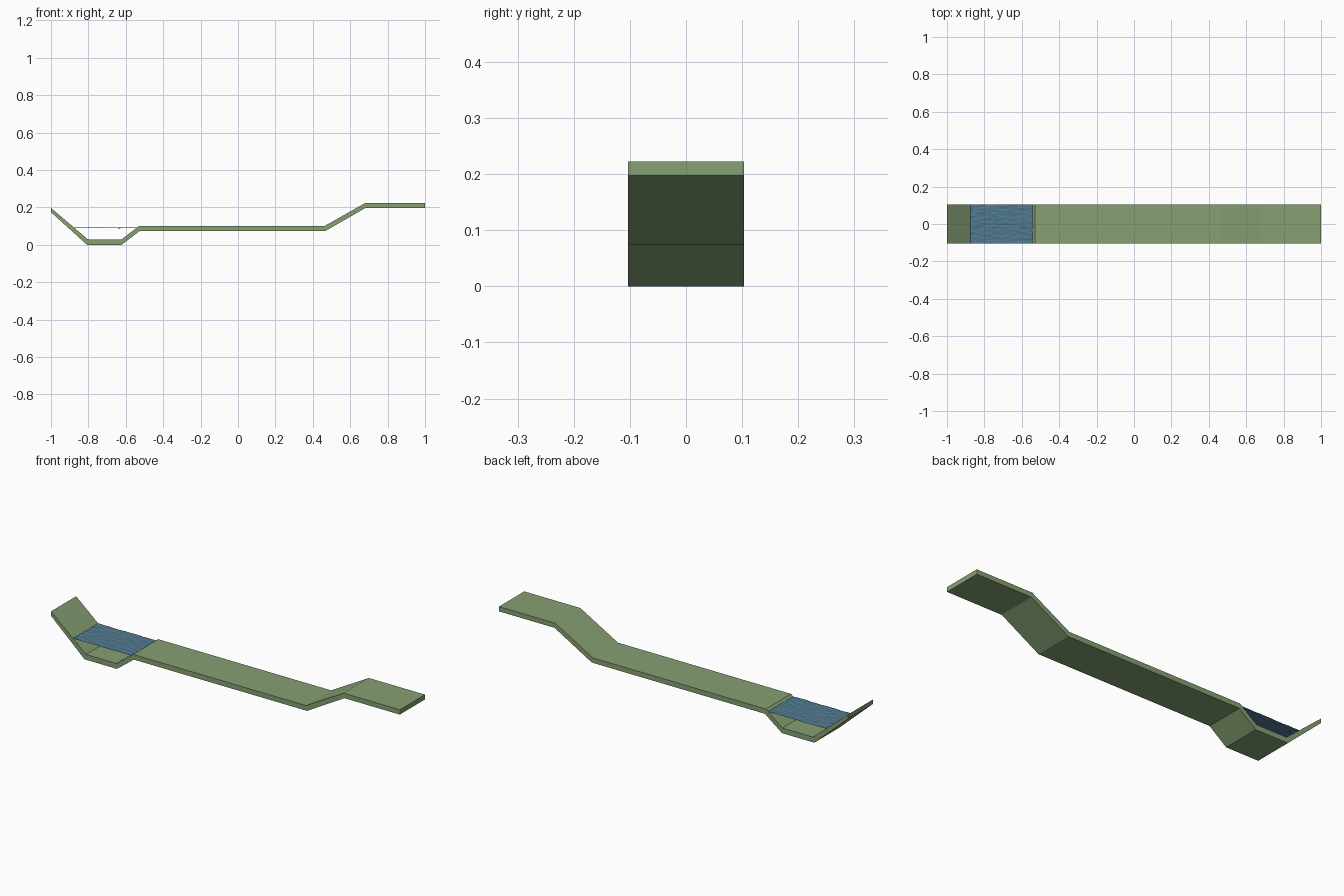
import bpy, bmesh
from mathutils import Vector, noise

if "Cube" in bpy.data.objects:
    bpy.data.objects.remove(bpy.data.objects["Cube"])

HALF_W = 0.103


def material(name, color):
    m = bpy.data.materials.new(name)
    m.diffuse_color = (*color, 1)
    m.use_nodes = True
    m.node_tree.nodes["Principled BSDF"].inputs["Base Color"].default_value = m.diffuse_color
    return m


def add_object(name, bm, mat):
    mesh = bpy.data.meshes.new(name)
    bm.to_mesh(mesh)
    bm.free()
    mesh.materials.append(mat)
    obj = bpy.data.objects.new(name, mesh)
    bpy.context.collection.objects.link(obj)
    return obj


# Ground strip: side profile (upper line, then lower line) extruded across y
upper = [(-1, .197), (-.8, .027), (-.625, .027), (-.53, .1), (.462, .1), (.678, .222), (1, .222)]
lower = [(-1, .174), (-.808, 0), (-.622, 0), (-.525, .074), (.468, .074), (.682, .197), (1, .197)]
bm = bmesh.new()
rows = [[bm.verts.new((x, y, z)) for y in (-HALF_W, HALF_W)] for x, z in upper + lower[::-1]]
n = len(upper)
for a, b in zip(rows, rows[1:] + rows[:1]):
    bm.faces.new((a[0], a[1], b[1], b[0]))
for i in range(n - 1):
    for s in (0, 1):
        bm.faces.new((rows[i][s], rows[i + 1][s], rows[-2 - i][s], rows[-1 - i][s]))
bmesh.ops.recalc_face_normals(bm, faces=bm.faces)
add_object("ground_strip", bm, material("grass", (.24, .35, .17)))

# Pond surface: thin rippled sheet spanning the dip
bm = bmesh.new()
bmesh.ops.create_grid(bm, x_segments=48, y_segments=36, size=1)
for v in bm.verts:
    x, y = -.7075 + v.co.x * .1665, v.co.y * HALF_W
    ripple = noise.noise(Vector((x * 26 + y * 8, y * 75, .3)))
    v.co = (x, y, .0905 + .003 * ripple)
add_object("water_surface", bm, material("water", (.08, .19, .27)))
